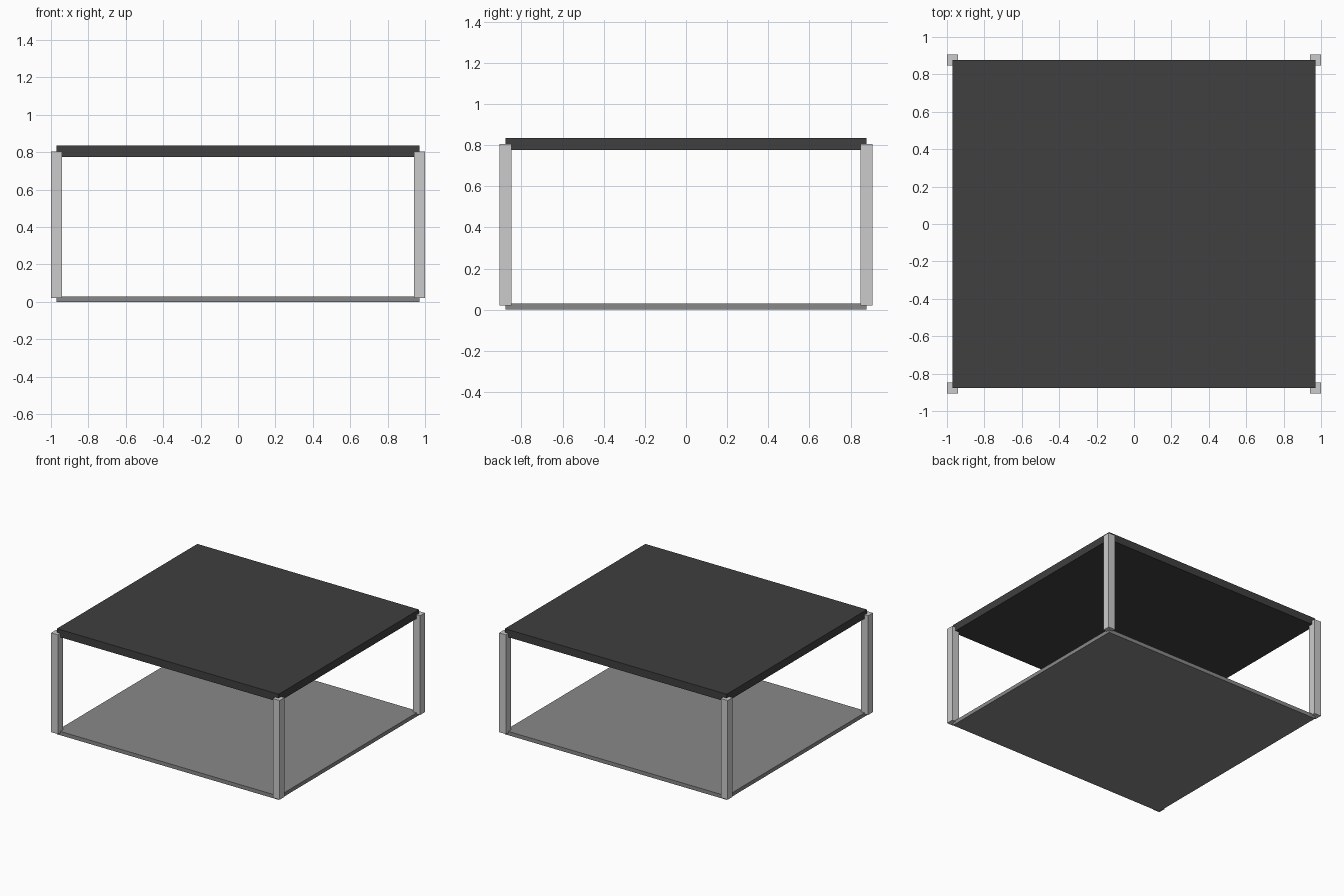
import bpy

if "Cube" in bpy.data.objects:
    bpy.data.objects.remove(bpy.data.objects["Cube"])


def material(name, value):
    mat = bpy.data.materials.new(name)
    mat.diffuse_color = (value, value, value, 1)
    mat.use_nodes = True
    mat.node_tree.nodes["Principled BSDF"].inputs["Base Color"].default_value = mat.diffuse_color
    return mat


def box(name, x, y, z, mat=None):
    # x, y, z are (min, max) ranges
    ranges = (x, y, z)
    bpy.ops.mesh.primitive_cube_add(size=1, location=[(a + b) / 2 for a, b in ranges])
    ob = bpy.context.object
    ob.name = name
    ob.scale = [b - a for a, b in ranges]
    bpy.ops.object.transform_apply(location=False, rotation=False, scale=True)
    if mat:
        ob.data.materials.append(mat)
    return ob


dark = material("dark_top", 0.05)
grey = material("shelf_grey", 0.25)

# Table top and lower shelf
box("table_top", (-0.97, 0.97), (-0.877, 0.877), (0.775, 0.835), dark)
box("lower_shelf", (-0.97, 0.97), (-0.877, 0.877), (0.003, 0.033), grey)
bpy.data.objects["lower_shelf"].location.z -= 0.003

# Four square corner posts overlapping the slab corners
for sx, side in ((-1, "left"), (1, "right")):
    for sy, end in ((-1, "front"), (1, "back")):
        x = sorted((sx * 0.94, sx * 1.0))
        y = sorted((sy * 0.847, sy * 0.907))
        box(f"{end}_{side}_leg", x, y, (0.02, 0.805))
